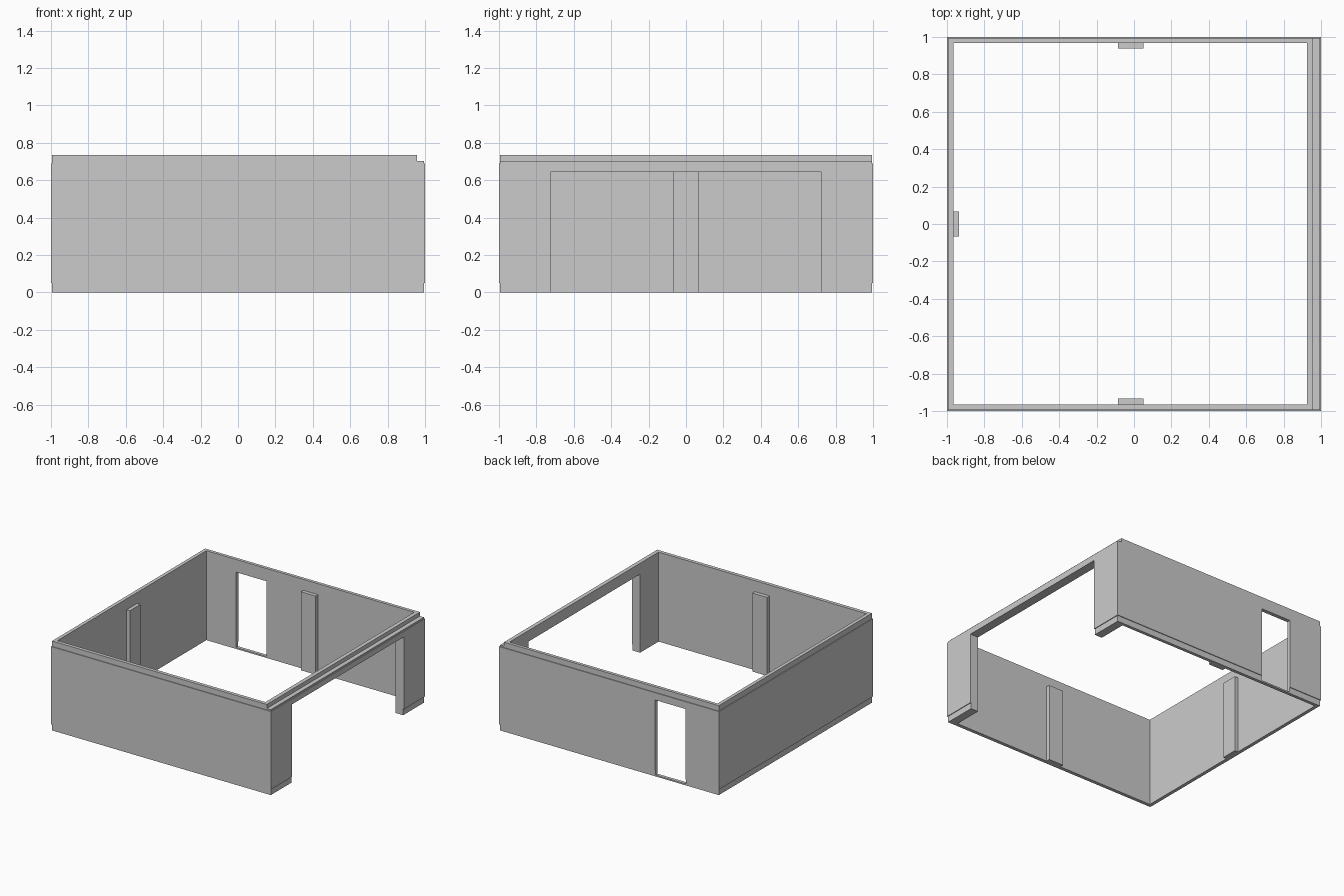
import bpy, bmesh

if "Cube" in bpy.data.objects:
    bpy.data.objects.remove(bpy.data.objects["Cube"])


def mesh_object(name, bm):
    bmesh.ops.recalc_face_normals(bm, faces=bm.faces)
    mesh = bpy.data.meshes.new(name)
    bm.to_mesh(mesh)
    bm.free()
    obj = bpy.data.objects.new(name, mesh)
    bpy.context.collection.objects.link(obj)
    return obj


def box(name, lo, hi):
    bm = bmesh.new()
    bmesh.ops.create_cube(bm, size=1)
    for v in bm.verts:
        v.co = [l + (c + 0.5) * (h - l) for c, l, h in zip(v.co, lo, hi)]
    return mesh_object(name, bm)


def square_loft(name, levels):
    """Stack square rings of (half width, height) and cap both ends."""
    bm = bmesh.new()
    rings = [[bm.verts.new((sx * r, sy * r, z))
              for sx, sy in ((-1, -1), (1, -1), (1, 1), (-1, 1))]
             for r, z in levels]
    for a, b in zip(rings, rings[1:]):
        for i in range(4):
            j = (i + 1) % 4
            bm.faces.new((a[i], a[j], b[j], b[i]))
    bm.faces.new(rings[0][::-1])
    bm.faces.new(rings[-1])
    return mesh_object(name, bm)


def cut(target, cutter):
    mod = target.modifiers.new(cutter.name, 'BOOLEAN')
    mod.operation = 'DIFFERENCE'
    mod.solver = 'EXACT'
    mod.object = cutter
    bpy.context.view_layer.objects.active = target
    bpy.ops.object.modifier_apply(modifier=mod.name)
    bpy.data.objects.remove(cutter)


# Outer wall block with slightly recessed base and top bands
walls = square_loft("walls", [(0.994, 0), (0.994, 0.05), (1, 0.05),
                              (1, 0.69), (0.994, 0.69), (0.994, 0.735)])

# Room interior, wide garage opening, back door, ledge over the garage
cut(walls, box("room_cutter", (-0.965, -0.965, -0.2), (0.925, 0.968, 1)))
cut(walls, box("garage_cutter", (0.8, -0.725, -0.2), (1.2, 0.725, 0.645)))
cut(walls, box("door_cutter", (-0.695, 0.9, 0.012), (-0.42, 1.2, 0.63)))
cut(walls, box("ledge_cutter", (0.958, -1.2, 0.702), (1.2, 1.2, 1)))

# Shallow pilasters on the three inner walls
box("front_pilaster", (-0.085, -0.965, 0), (0.05, -0.933, 0.645))
box("back_pilaster", (-0.085, 0.937, 0), (0.05, 0.968, 0.645))
box("left_pilaster", (-0.965, -0.067, 0), (-0.935, 0.067, 0.645))
